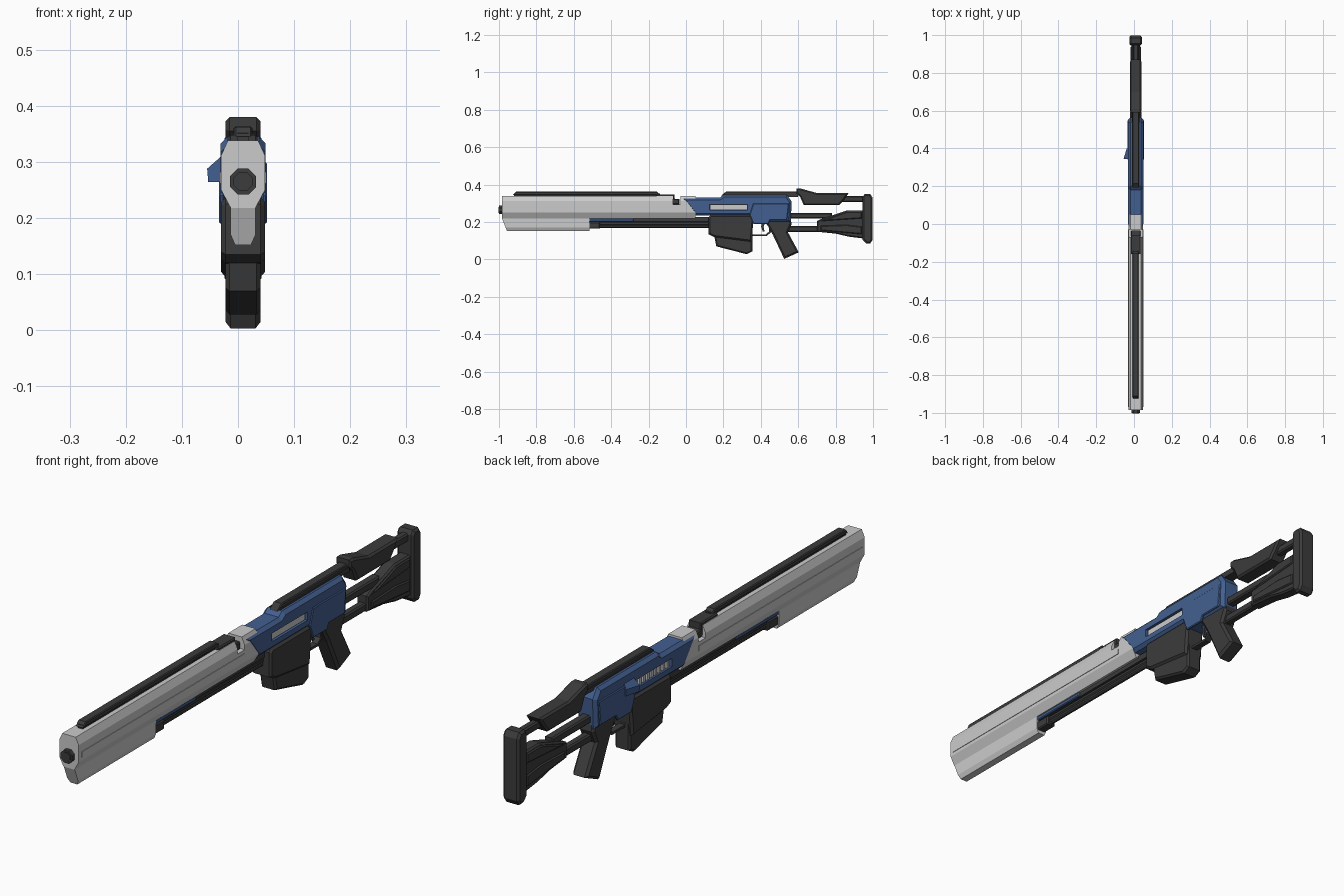
import bpy, bmesh, math
from mathutils import Matrix

XC = 0.009  # centre line of the rifle (the side handle shifts it off zero)


def material(name, rgb):
    m = bpy.data.materials.new(name)
    m.diffuse_color = (*rgb, 1)
    return m


LIGHT = material("light_grey", (0.55, 0.55, 0.55))
DARK = material("dark_grey", (0.045, 0.045, 0.045))
BLUE = material("blue", (0.055, 0.115, 0.28))


def finish(name, bm, mat):
    bmesh.ops.recalc_face_normals(bm, faces=bm.faces)
    me = bpy.data.meshes.new(name)
    bm.to_mesh(me)
    bm.free()
    me.materials.append(mat)
    ob = bpy.data.objects.new(name, me)
    bpy.context.collection.objects.link(ob)
    return ob


def side(name, pts, half, mat, chamfer=0.0, x=XC):
    """Side profile (y, z) extruded across x, with chamfered outlines."""
    bm = bmesh.new()
    f = bm.faces.new([bm.verts.new((x - half, y, z)) for y, z in pts])
    ext = bmesh.ops.extrude_face_region(bm, geom=[f], use_keep_orig=True)
    new = [v for v in ext["geom"] if isinstance(v, bmesh.types.BMVert)]
    bmesh.ops.translate(bm, verts=new, vec=(2 * half, 0, 0))
    if chamfer:
        bmesh.ops.recalc_face_normals(bm, faces=bm.faces)
        rim = [e for e in bm.edges if abs(e.verts[0].co.x - e.verts[1].co.x) < 1e-6]
        bmesh.ops.bevel(bm, geom=rim, offset=chamfer, segments=1, affect='EDGES')
    return finish(name, bm, mat)


def box(name, y0, y1, z0, z1, half, mat, chamfer=0.0, x=XC):
    return side(name, [(y0, z0), (y1, z0), (y1, z1), (y0, z1)], half, mat, chamfer, x)


def loft(name, half_section, y0, y1, mat, front=None):
    """Half section (x, z) mirrored and run along y; front(z) may rake the front end."""
    loop = half_section + [(-x, z) for x, z in reversed(half_section)]
    bm = bmesh.new()
    a = [bm.verts.new((XC + x, front(z) if front else y0, z)) for x, z in loop]
    b = [bm.verts.new((XC + x, y1, z)) for x, z in loop]
    bm.faces.new(a)
    bm.faces.new(b)
    for i in range(len(loop)):
        j = (i + 1) % len(loop)
        bm.faces.new((a[i], a[j], b[j], b[i]))
    return finish(name, bm, mat)


def tube(name, y0, y1, z, r, mat, sides=8, x=XC):
    bm = bmesh.new()
    bmesh.ops.create_cone(bm, cap_ends=True, segments=sides, radius1=r, radius2=r, depth=y1 - y0)
    turn = Matrix.Rotation(math.pi / 2, 4, 'X') @ Matrix.Rotation(math.pi / sides, 4, 'Z')
    bmesh.ops.transform(bm, matrix=Matrix.Translation((x, (y0 + y1) / 2, z)) @ turn, verts=bm.verts)
    return finish(name, bm, mat)


def cut(ob, cutter):
    m = ob.modifiers.new("cut", 'BOOLEAN')
    m.operation, m.object, m.solver = 'DIFFERENCE', cutter, 'EXACT'
    bpy.context.view_layer.objects.active = ob
    bpy.ops.object.modifier_apply(modifier=m.name)
    bpy.data.objects.remove(cutter)


# Handguard: faceted upper shroud, raked lower shroud
upper = loft("upper_shroud", [(0.027, 0.338), (0.039, 0.312), (0.039, 0.25), (0.022, 0.218)],
             -0.985, 0.05, LIGHT)
cut(upper, box("shroud_notch", -0.07, -0.03, 0.295, 0.4, 0.1, DARK))
loft("lower_shroud", [(0.022, 0.222), (0.022, 0.17), (0.014, 0.152)], -0.985, -0.515, LIGHT,
     front=lambda z: -0.985 + (0.222 - z) * 0.4)
for s in (-1, 1):
    box("shroud_side_strip", -0.97, -0.03, 0.262, 0.282, 0.002, LIGHT, x=XC + s * 0.039)

# Muzzle and its rim
tube("muzzle", -1.0, -0.97, 0.265, 0.025, DARK)
tube("muzzle_core", -1.003, -0.98, 0.265, 0.018, DARK)

# Front rail and rear sight block
box("front_rail_base", -0.92, -0.14, 0.336, 0.352, 0.010, DARK)
side("front_rail", [(-0.925, 0.345), (-0.14, 0.345), (-0.155, 0.362), (-0.91, 0.362)], 0.016, DARK, 0.003)
side("sight_block", [(-0.16, 0.335), (-0.09, 0.335), (-0.07, 0.295), (-0.035, 0.295), (-0.035, 0.322),
                     (-0.062, 0.325), (-0.062, 0.348), (-0.16, 0.348)], 0.026, DARK, 0.004)

# Under-barrel rods, sleeve and blue slide
tube("upper_rod", -0.52, 0.14, 0.192, 0.011, DARK)
tube("lower_rod", -0.52, 0.14, 0.177, 0.009, DARK)
box("rod_sleeve", -0.52, -0.46, 0.165, 0.2, 0.018, DARK, 0.004)
box("blue_slide", -0.52, -0.28, 0.203, 0.218, 0.02, BLUE, 0.003)
box("under_rail", -0.52, 0.14, 0.202, 0.226, 0.013, DARK)

# Blue receiver with a through slot
receiver = side("receiver", [(-0.025, 0.33), (0.05, 0.234), (0.35, 0.234), (0.36, 0.2), (0.56, 0.2),
                             (0.565, 0.31), (0.54, 0.345), (0.2, 0.345), (0.18, 0.33)], 0.04, BLUE, 0.012)
cut(receiver, box("slot_cutter", 0.125, 0.33, 0.265, 0.295, 0.2, BLUE))
box("bolt_carrier", 0.11, 0.34, 0.258, 0.302, 0.026, DARK)
box("bolt", 0.13, 0.325, 0.268, 0.291, 0.006, LIGHT, x=XC + 0.028)
for i in range(9):
    y = 0.135 + i * 0.0225
    box("vent_rib", y, y + 0.012, 0.266, 0.294, 0.005, LIGHT, x=XC - 0.03)

# Raised receiver panels on both sides
for s in (-1, 1):
    side("receiver_panel", [(0.34, 0.24), (0.36, 0.19), (0.44, 0.19), (0.45, 0.21), (0.54, 0.21),
                            (0.55, 0.3), (0.36, 0.3)], 0.005, BLUE, 0.003, x=XC + s * 0.038)

# Side handle
bm = bmesh.new()
ring = [(-0.03, 0.31), (-0.055, 0.288), (-0.053, 0.264), (-0.03, 0.264)]
f = [bm.verts.new((x, 0.345, z)) for x, z in ring]
b = [bm.verts.new((-0.03 + (x + 0.03) * 0.35, 0.40, z)) for x, z in ring]
for face in [f, b[1:3] + [b[3], b[0]]] + [[f[i], f[(i + 1) % 4], b[(i + 1) % 4], b[i]] for i in range(4)]:
    bm.faces.new(face)
finish("side_handle", bm, BLUE)

# Receiver rail
box("rear_rail_base", 0.2, 0.6, 0.335, 0.35, 0.02, DARK)
side("rear_rail", [(0.19, 0.343), (0.61, 0.343), (0.61, 0.363), (0.215, 0.363)], 0.017, DARK, 0.003)

# Magazine well and magazine
side("magazine_well", [(0.12, 0.225), (0.12, 0.135), (0.15, 0.12), (0.35, 0.095), (0.36, 0.2),
                       (0.36, 0.237), (0.13, 0.237)], 0.039, DARK, 0.008)
side("magazine", [(0.148, 0.14), (0.162, 0.07), (0.325, 0.028), (0.355, 0.043), (0.355, 0.14)],
     0.031, DARK, 0.007)

# Trigger guard and trigger
side("trigger_guard", [(0.35, 0.125), (0.43, 0.125), (0.455, 0.145), (0.455, 0.205), (0.445, 0.205),
                       (0.445, 0.15), (0.427, 0.134), (0.35, 0.134)], 0.012, DARK)
side("trigger", [(0.405, 0.205), (0.425, 0.205), (0.415, 0.175), (0.42, 0.15), (0.41, 0.15), (0.402, 0.175)],
     0.005, DARK)

# Pistol grip
side("grip", [(0.42, 0.205), (0.44, 0.175), (0.465, 0.13), (0.525, 0.003), (0.603, 0.038), (0.545, 0.145),
              (0.565, 0.19), (0.56, 0.215), (0.44, 0.215)], 0.031, DARK, 0.009)

# Stock bars and body
box("upper_stock_bar", 0.54, 0.78, 0.218, 0.248, 0.017, DARK, 0.005)
box("lower_stock_bar", 0.54, 0.74, 0.148, 0.178, 0.015, DARK, 0.005)
side("stock_body", [(0.70, 0.148), (0.80, 0.138), (0.87, 0.122), (0.95, 0.112), (0.95, 0.262), (0.86, 0.262),
                    (0.72, 0.215), (0.70, 0.205)], 0.023, DARK, 0.006)
side("stock_rib", [(0.72, 0.155), (0.94, 0.135), (0.94, 0.175), (0.86, 0.185), (0.72, 0.18)], 0.028, DARK, 0.004)
side("stock_upper_rib", [(0.72, 0.205), (0.94, 0.22), (0.94, 0.255), (0.86, 0.255)], 0.028, DARK, 0.004)

# Cheek rest with its rod
side("cheek_rest", [(0.59, 0.38), (0.61, 0.38), (0.70, 0.355), (0.87, 0.355), (0.845, 0.32), (0.82, 0.29),
                    (0.63, 0.29), (0.61, 0.335), (0.59, 0.355)], 0.031, DARK, 0.007)
box("cheek_rod", 0.82, 0.96, 0.308, 0.338, 0.014, DARK, 0.005)

# Butt pad
side("butt_pad", [(0.945, 0.105), (0.965, 0.085), (0.985, 0.085), (0.998, 0.105), (0.998, 0.33),
                  (0.985, 0.35), (0.955, 0.35), (0.945, 0.335)], 0.033, DARK, 0.008)
